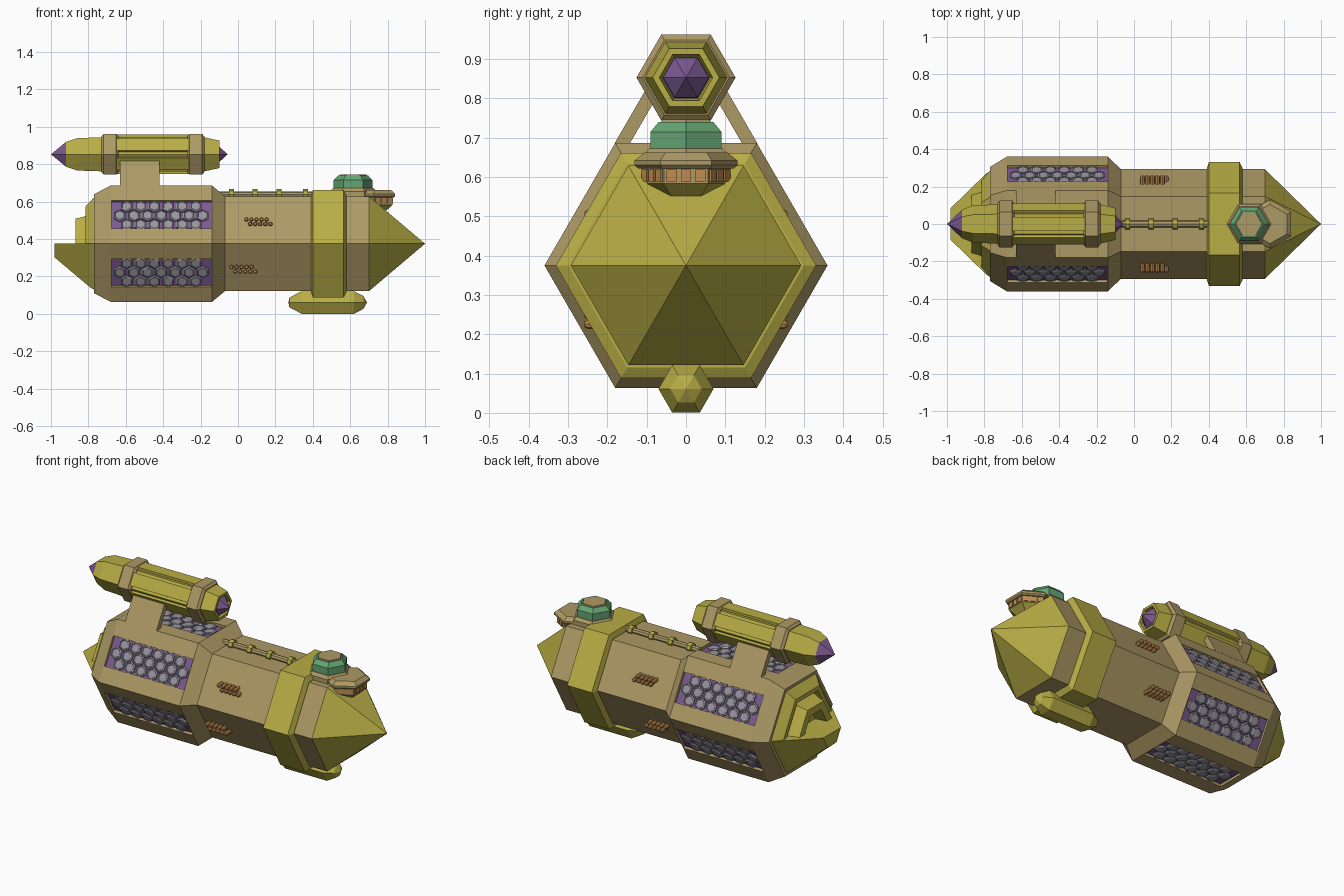
import bpy, bmesh, math
from mathutils import Matrix, Vector

if "Cube" in bpy.data.objects:
    bpy.data.objects.remove(bpy.data.objects["Cube"])

def mat(name, c):
    m = bpy.data.materials.new(name)
    m.diffuse_color = (*c, 1)
    m.use_nodes = True
    m.node_tree.nodes["Principled BSDF"].inputs["Base Color"].default_value = m.diffuse_color
    return m

YEL = mat("yellow", (.48, .42, .06))
TAN = mat("tan", (.42, .32, .13))
PUR = mat("purple", (.2, .1, .28))
GRN = mat("green", (.13, .38, .17))
GRY = mat("grey", (.32, .3, .35))
ORG = mat("orange", (.55, .27, .08))
T, R = Matrix.Translation, Matrix.Rotation
UP = R(-math.pi / 2, 4, 'Y')          # turns the lathe axis from x to z
CZ = .375                             # hull axis height

def finish(bm, name, m):
    bmesh.ops.remove_doubles(bm, verts=bm.verts, dist=1e-5)
    bmesh.ops.recalc_face_normals(bm, faces=bm.faces)
    me = bpy.data.meshes.new(name)
    bm.to_mesh(me)
    bm.free()
    if m:
        me.materials.append(m)
    ob = bpy.data.objects.new(name, me)
    bpy.context.collection.objects.link(ob)
    return ob

def ring_loft(bm, profile, M, n=6, start=0):
    """Sweep (distance along axis, radius) pairs around the x axis."""
    rings = []
    for x, r in profile:
        ang = [start + 2 * math.pi * k / n for k in range(n)]
        rings.append([bm.verts.new(M @ Vector((x, r * math.cos(a), r * math.sin(a)))) for a in ang]
                     if r > 0 else [bm.verts.new(M @ Vector((x, 0, 0)))])
    for a, b in zip(rings, rings[1:]):
        for k in range(n):
            j = (k + 1) % n
            vs = [a[k % len(a)], a[j % len(a)], b[j % len(b)], b[k % len(b)]]
            bm.faces.new(list(dict.fromkeys(vs)))
    for e in (rings[0], rings[-1]):
        if len(e) > 2:
            bm.faces.new(e)

def lathe(name, profile, m, M, n=6, start=0, half=0):
    bm = bmesh.new()
    ring_loft(bm, profile, M, n, start)
    if half:                          # keep only the part above (+1) or below (-1) the hull axis
        g = bm.verts[:] + bm.edges[:] + bm.faces[:]
        cut = bmesh.ops.bisect_plane(bm, geom=g, plane_co=(0, 0, CZ), plane_no=(0, 0, -half),
                                     clear_outer=True)['geom_cut']
        bmesh.ops.remove_doubles(bm, verts=bm.verts, dist=1e-5)
        bmesh.ops.holes_fill(bm, edges=[e for e in bm.edges if e.is_boundary])
    return finish(bm, name, m)

def box(bm, c, s, M=Matrix()):
    bmesh.ops.create_cube(bm, size=1, matrix=M @ T(c) @ Matrix.Diagonal((*s, 1)))

HULL = T((0, 0, CZ))
SIDES = [HULL @ R(k * math.pi / 3, 4, 'X') for k in range(6)]

# Main hull sections
rear = lathe("rear_hull", [(-.77, .305), (-.68, .36), (-.14, .36), (-.07, .293)], TAN, HULL)
lathe("front_hull", [(-.08, .293), (.70, .293)], TAN, HULL)
lathe("collar", [(.39, .30), (.40, .331), (.565, .331), (.58, .30)], YEL, HULL)
lathe("nose_cone", [(.70, .293), (1.0, 0)], YEL, HULL)

# Tail: solid scoop below, stepped arches above
lathe("tail_scoop", [(-.76, .29), (-.79, .27), (-.98, .085)], YEL, HULL, half=-1)
lathe("tail_arches", [(-.76, .295), (-.775, .28), (-.815, .23), (-.815, .20), (-.785, .185),
                      (-.83, .165), (-.87, .155), (-.87, .105), (-.80, .095)], YEL, HULL, half=1)

# Recessed honeycomb panels on all six sides of the rear hull
cut, back, tiles = bmesh.new(), bmesh.new(), bmesh.new()
for M in SIDES:
    box(cut, (-.41, 0, .345), (.535, .174, .1), M)
    box(back, (-.41, 0, .291), (.533, .172, .012), M)
    for row in (-1, 0, 1):
        n = 6 if row else 7
        for i in range(n):
            P = M @ T((-.41 + (i - (n - 1) / 2) * .074, row * .056, .295)) @ UP
            ring_loft(tiles, [(0, .036), (.01, .036), (.014, .029), (.011, .026)], P,
                      start=0)
cutter = finish(cut, "panel_cutter", None)
cutter.hide_render = True
cutter.hide_viewport = True
mod = rear.modifiers.new("recesses", 'BOOLEAN')
mod.object, mod.solver = cutter, 'EXACT'
finish(back, "panel_backing", PUR)
finish(tiles, "honeycomb_tiles", GRY)

# Pylon struts continuing the slanted hull sides up to the top pod
bm = bmesh.new()
for s in (1, -1):
    pts = [(.182, .685), (.105, .818), (.066, .818), (.143, .685)]
    a, b = ([bm.verts.new((x, s * y, z)) for y, z in pts] for x in (-.63, -.42))
    bm.faces.new(a)
    bm.faces.new(b)
    for k in range(4):
        bm.faces.new((a[k], a[k - 1], b[k - 1], b[k]))
finish(bm, "pylon_struts", TAN)

# Top pod
POD = T((0, 0, .853))
lathe("pod_body", [(-.92, .076), (-.86, .10), (-.73, .105), (-.18, .105), (-.10, .085),
                   (-.10, .068), (-.13, .062)], YEL, POD)
for name, x0, x1 in (("pod_rear_band", -.73, -.64), ("pod_front_band", -.27, -.18)):
    lathe(name, [(x0, .11), (x0 + .012, .126), (x1 - .012, .126), (x1, .11)], TAN, POD)
lathe("pod_rear_tip", [(-.92, .076), (-1.0, 0)], PUR, POD)
lathe("pod_front_tip", [(-.13, .06), (-.11, .058), (-.055, 0)], PUR, POD)
bm = bmesh.new()
for k in range(6):
    box(bm, (-.455, 0, .095), (.39, .075, .02), POD @ R(k * math.pi / 3, 4, 'X'))
finish(bm, "pod_side_plates", YEL)

# Belly pod
lathe("belly_pod", [(.27, 0), (.275, .03), (.34, .07), (.62, .07), (.67, .04), (.69, 0)],
      YEL, T((0, 0, .061)))

# Spine pipe with clamps along the top
lathe("spine_pipe", [(-.10, .018), (.40, .018)], TAN, T((0, 0, .637)), n=8)
bm = bmesh.new()
for x in (-.035, .09, .22, .36):
    ring_loft(bm, [(x - .013, .03), (x + .013, .03)], T((0, 0, .637)), n=8)
finish(bm, "spine_clamps", YEL)

# Stud clusters on the hull sides, mirrored front to back
bm = bmesh.new()
for s in (1, -1):
    for x0, z0, step in ((.045, .505, .02), (-.035, .25, .02)):
        for row in (0, 1):
            for i in range(5):
                x = x0 + row * step + i * .027
                P = T((x, s * .225, z0 - row * .024)) @ R(s * math.pi / 2, 4, 'Z')
                ring_loft(bm, [(-.03, .012), (.026, .012), (.033, .007)], P, n=8)
finish(bm, "side_studs", ORG)

# Bridge on the nose: bowl, window band, roof
BR = T((.727, 0, 0)) @ UP
lathe("bridge_bowl", [(.50, .03), (.54, .06), (.583, .115)], YEL, BR)
lathe("bridge_band", [(.583, .113), (.63, .113)], TAN, BR)
lathe("bridge_roof", [(.622, .122), (.63, .131), (.642, .131), (.662, .105)], TAN, BR)
bm = bmesh.new()
for a in (-60, 0, 60):
    for o in (-.036, 0, .036):
        box(bm, (.099, o, .604), (.008, .026, .03), T((.727, 0, 0)) @ R(math.radians(a), 4, 'Z'))
finish(bm, "bridge_windows", ORG)

# Green turret with tan cap
TU = T((.615, 0, 0)) @ UP
lathe("turret_base", [(.62, .125), (.655, .125), (.672, .108)], TAN, TU, start=math.pi / 6)
lathe("turret_drum", [(.665, .104), (.715, .104), (.74, .08)], GRN, TU, start=math.pi / 6)
lathe("turret_cap", [(.735, .074), (.746, .07)], TAN, TU, start=math.pi / 6)
